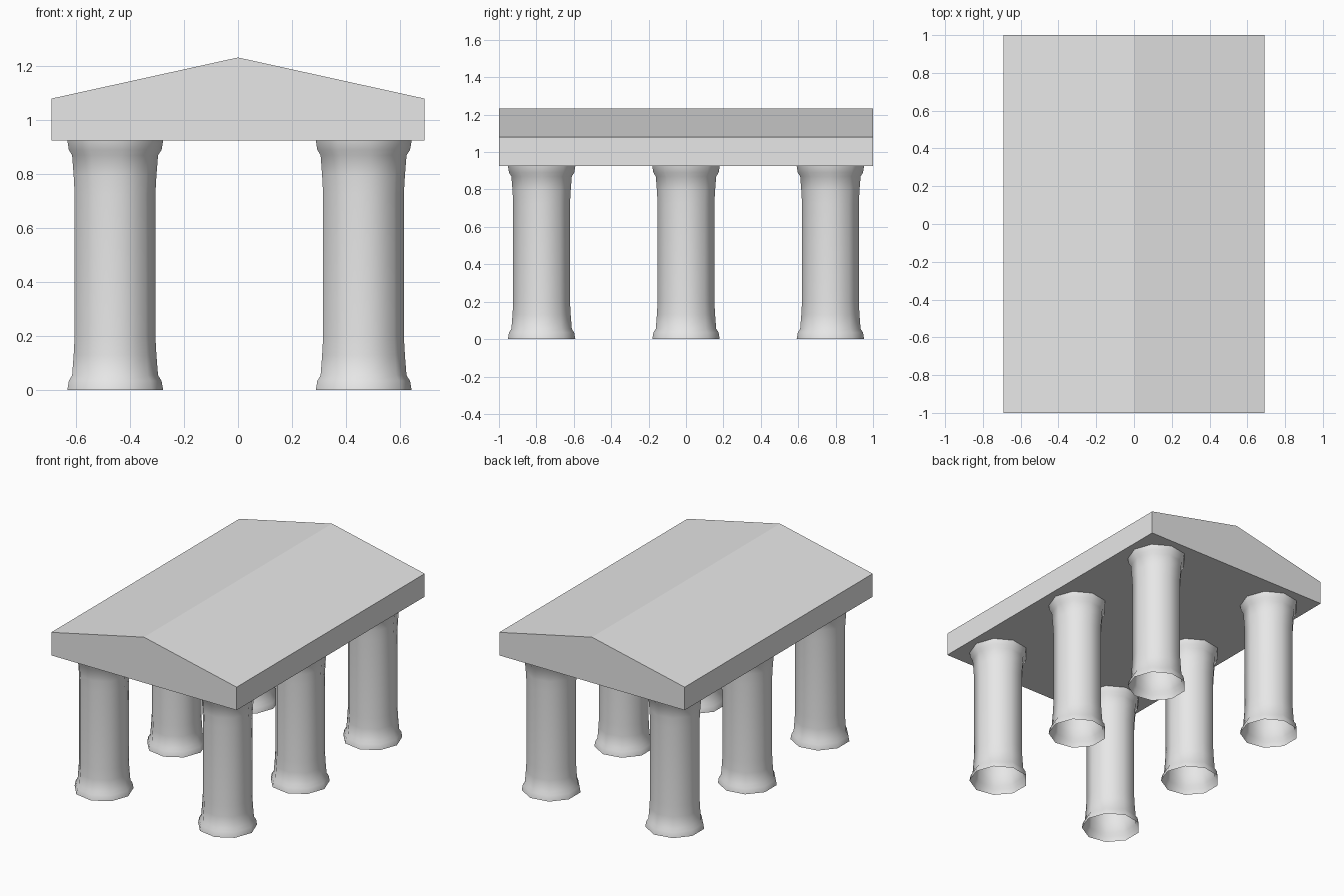
import bpy, bmesh
from math import cos, sin, pi

cube = bpy.data.objects.get("Cube")
if cube:
    bpy.data.objects.remove(cube, do_unlink=True)

stone = bpy.data.materials.new("pale_stone")
stone.use_nodes = True
stone.diffuse_color = (0.8, 0.8, 0.8, 1)
stone.node_tree.nodes["Principled BSDF"].inputs["Base Color"].default_value = (0.8, 0.8, 0.8, 1)

EAVE_BOTTOM = 0.925
SIDES = 9


def add_object(name, bm, location=(0, 0, 0)):
    mesh = bpy.data.meshes.new(name)
    bm.to_mesh(mesh)
    bm.free()
    mesh.materials.append(stone)
    obj = bpy.data.objects.new(name, mesh)
    obj.location = location
    bpy.context.collection.objects.link(obj)
    return obj


# Roof: gabled profile extruded from front to back
bm = bmesh.new()
gable = [(-0.69, EAVE_BOTTOM), (0.69, EAVE_BOTTOM), (0.69, 1.08), (0, 1.232), (-0.69, 1.08)]
face = bm.faces.new([bm.verts.new((x, -1, z)) for x, z in gable])
extruded = bmesh.ops.extrude_face_region(bm, geom=[face], use_keep_orig=True)
back = [v for v in extruded["geom"] if isinstance(v, bmesh.types.BMVert)]
bmesh.ops.translate(bm, verts=back, vec=(0, 2, 0))
bmesh.ops.recalc_face_normals(bm, faces=bm.faces)
add_object("roof", bm)


# Column: open nine-sided tube, flared alike at the foot and the head
flare = [(0.183, 0), (0.177, 0.035), (0.164, 0.055), (0.158, 0.13), (0.154, 0.2)]
profile = flare + [(r, EAVE_BOTTOM - z) for r, z in reversed(flare)]


def add_column(name, x, y):
    bm = bmesh.new()
    rings = []
    for r, z in profile:
        angles = [2 * pi * i / SIDES for i in range(SIDES)]
        rings.append([bm.verts.new((r * cos(a), r * sin(a), z)) for a in angles])
    for low, high in zip(rings, rings[1:]):
        for i in range(SIDES):
            j = (i + 1) % SIDES
            bm.faces.new((low[i], low[j], high[j], high[i])).smooth = True
    add_object(name, bm, (x, y, 0))


# Three columns along each side
for side, x in (("right", -0.46), ("left", 0.46)):
    for place, y in (("front", -0.772), ("middle", 0), ("back", 0.772)):
        add_column(f"{place}_{side}_column", x, y)
